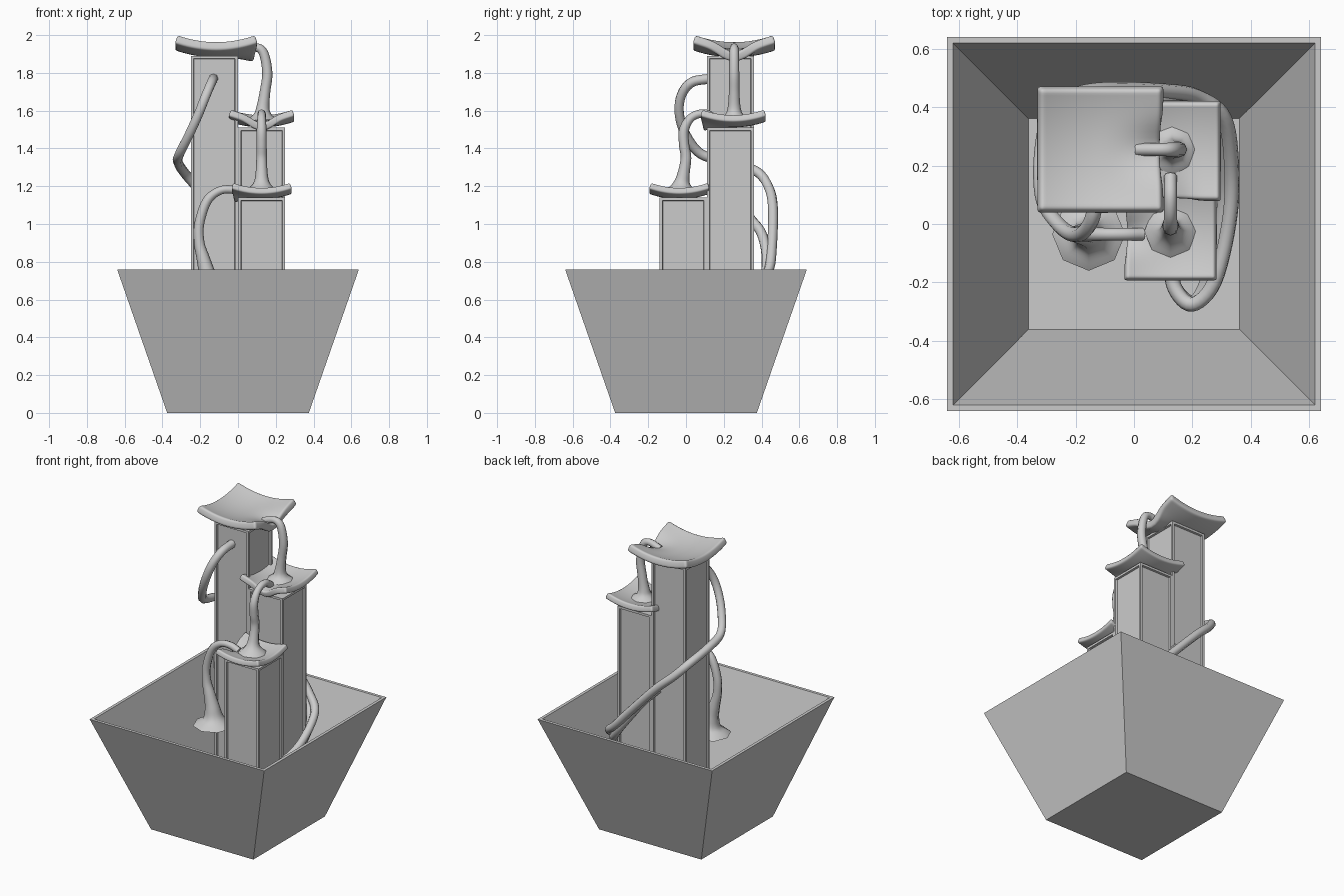
import bpy, bmesh, math
from mathutils import Vector

if "Cube" in bpy.data.objects:
    bpy.data.objects.remove(bpy.data.objects["Cube"])


def finish(name, bm):
    bmesh.ops.recalc_face_normals(bm, faces=bm.faces[:])
    me = bpy.data.meshes.new(name)
    bm.to_mesh(me)
    bm.free()
    ob = bpy.data.objects.new(name, me)
    bpy.context.collection.objects.link(ob)
    return ob


def select(ob):
    bpy.ops.object.select_all(action='DESELECT')
    ob.select_set(True)
    bpy.context.view_layer.objects.active = ob


# Flared square basin: outer wall, rim, inner wall and floor
def basin():
    bm = bmesh.new()
    rings = []
    for h, z in ((.375, 0), (.64, .76), (.62, .76), (.362, .03)):
        rings.append([bm.verts.new((h * sx, h * sy, z))
                      for sx, sy in ((-1, -1), (1, -1), (1, 1), (-1, 1))])
    for a, b in zip(rings, rings[1:]):
        for i in range(4):
            j = (i + 1) % 4
            bm.faces.new((a[i], a[j], b[j], b[i]))
    bm.faces.new(rings[0][::-1])
    bm.faces.new(rings[-1])
    finish("basin", bm)


# Square column with a recessed panel on each side
def column(name, cx, cy, top, half=.125, base=.02):
    bm = bmesh.new()
    bmesh.ops.create_cube(bm, size=1)
    for v in bm.verts:
        v.co = (cx + v.co.x * 2 * half, cy + v.co.y * 2 * half,
                base + (v.co.z + .5) * (top - base))
    bm.normal_update()
    sides = [f for f in bm.faces if abs(f.normal.z) < .5]
    bmesh.ops.inset_individual(bm, faces=sides, thickness=.021)
    bmesh.ops.inset_individual(bm, faces=sides, thickness=.004, depth=-.012)
    finish(name, bm)


# Dished square tray with raised corners and a pouring lip on one side
def tray(name, cx, cy, half, z, spout):
    n = 20
    k = half / .205
    bm = bmesh.new()
    bmesh.ops.create_grid(bm, x_segments=n, y_segments=n, size=1)
    for v in bm.verts:
        u, w = v.co.x, v.co.y
        along = u * spout[0] + w * spout[1]
        across = u * spout[1] - w * spout[0]
        dip = .06 * max(0, along) ** 2 * math.exp(-(across / .38) ** 2)
        v.co = (cx + u * half, cy + w * half,
                z + k * (.036 * (u * u + w * w) - dip))
    ob = finish(name, bm)
    if ob.data.polygons[0].normal.z < 0:
        ob.data.flip_normals()
    s = ob.modifiers.new("thickness", 'SOLIDIFY')
    s.thickness, s.offset = .048 * k, -1
    b = ob.modifiers.new("round", 'BEVEL')
    b.width, b.segments = .013 * k, 3
    b.limit_method, b.angle_limit = 'ANGLE', math.radians(50)
    select(ob)
    bpy.ops.object.convert(target='MESH')
    bpy.ops.object.shade_smooth_by_angle(angle=math.radians(40))


# Round tube swept through (x, y, z, radius) points with smooth interpolation
def tube(name, pts, steps=6):
    p = [Vector(q) for q in pts]
    p = [2 * p[0] - p[1]] + p + [2 * p[-1] - p[-2]]
    out = []
    for i in range(1, len(p) - 2):
        a, b, c, d = p[i - 1:i + 3]
        for s in range(steps):
            t = s / steps
            out.append(.5 * (2 * b + (c - a) * t + (2 * a - 5 * b + 4 * c - d) * t * t
                             + (3 * b - a - 3 * c + d) * t ** 3))
    out.append(p[-2])
    cu = bpy.data.curves.new(name, 'CURVE')
    cu.dimensions = '3D'
    cu.bevel_depth, cu.bevel_resolution, cu.use_fill_caps = 1, 2, True
    sp = cu.splines.new('POLY')
    sp.points.add(len(out) - 1)
    for q, v in zip(sp.points, out):
        q.co = (v[0], v[1], v[2], 1)
        q.radius = v[3]
    ob = bpy.data.objects.new(name, cu)
    bpy.context.collection.objects.link(ob)
    select(ob)
    bpy.ops.object.convert(target='MESH')
    bpy.ops.object.shade_smooth_by_angle(angle=math.radians(50))


basin()

# Three stepped towers, each with its tray
column("tall_column", -.125, .235, 1.89)
column("middle_column", .125, .235, 1.51)
column("short_column", .125, -.015, 1.14)
tray("tall_tray", -.115, .255, .205, 1.93, (1, 0))
tray("middle_tray", .125, .25, .163, 1.55, (0, -1))
tray("short_tray", .125, -.035, .15, 1.167, (-1, 0))

# Water streams pouring from tray to tray and into the basin
r = .022
tube("upper_stream", [(x, .255, z, q) for x, z, q in (
    (.01, 1.91, r), (.09, 1.935, r), (.135, 1.905, .025), (.155, 1.8, .027),
    (.143, 1.7, .028), (.132, 1.62, .034), (.13, 1.58, .048), (.13, 1.552, .085))])
tube("middle_stream", [(.125, y, z, q) for y, z, q in (
    (.165, 1.55, r), (.1, 1.585, r), (.03, 1.565, r), (-.01, 1.5, .026),
    (-.01, 1.42, .027), (0, 1.35, .028), (-.012, 1.27, .032),
    (-.022, 1.215, .045), (-.025, 1.172, .09))])
tube("lower_stream", [(x, -.035, z, q) for x, z, q in (
    (.03, 1.16, r), (-.03, 1.182, r), (-.1, 1.175, r), (-.165, 1.12, .025),
    (-.205, 1.0, .026), (-.205, .9, .028), (-.185, .82, .035),
    (-.165, .74, .045), (-.156, .67, .065), (-.155, .625, .125))])

# Pipes winding behind the towers and back to the front
r = .026
tube("long_pipe", [(*p, r) for p in (
    (-.13, .13, 1.77), (-.14, .03, 1.75), (-.17, -.025, 1.68), (-.21, -.035, 1.58),
    (-.26, 0, 1.47), (-.31, .08, 1.37), (-.318, .22, 1.33), (-.29, .37, 1.28),
    (-.22, .435, 1.2), (-.1, .46, 1.09), (.1, .455, .88), (.22, .435, .75),
    (.31, .36, .67), (.335, .18, .55), (.325, 0, .49), (.275, -.2, .45),
    (.2, -.275, .42), (.14, -.22, .4), (.125, -.12, .4))])
tube("short_pipe", [(*p, r) for p in (
    (-.04, .34, 1.03), (.03, .4, .95), (.12, .425, .83), (.22, .41, .7),
    (.295, .33, .6), (.315, .15, .48), (.3, 0, .42), (.25, -.2, .36),
    (.2, -.27, .33), (.14, -.22, .31), (.125, -.12, .31))])
